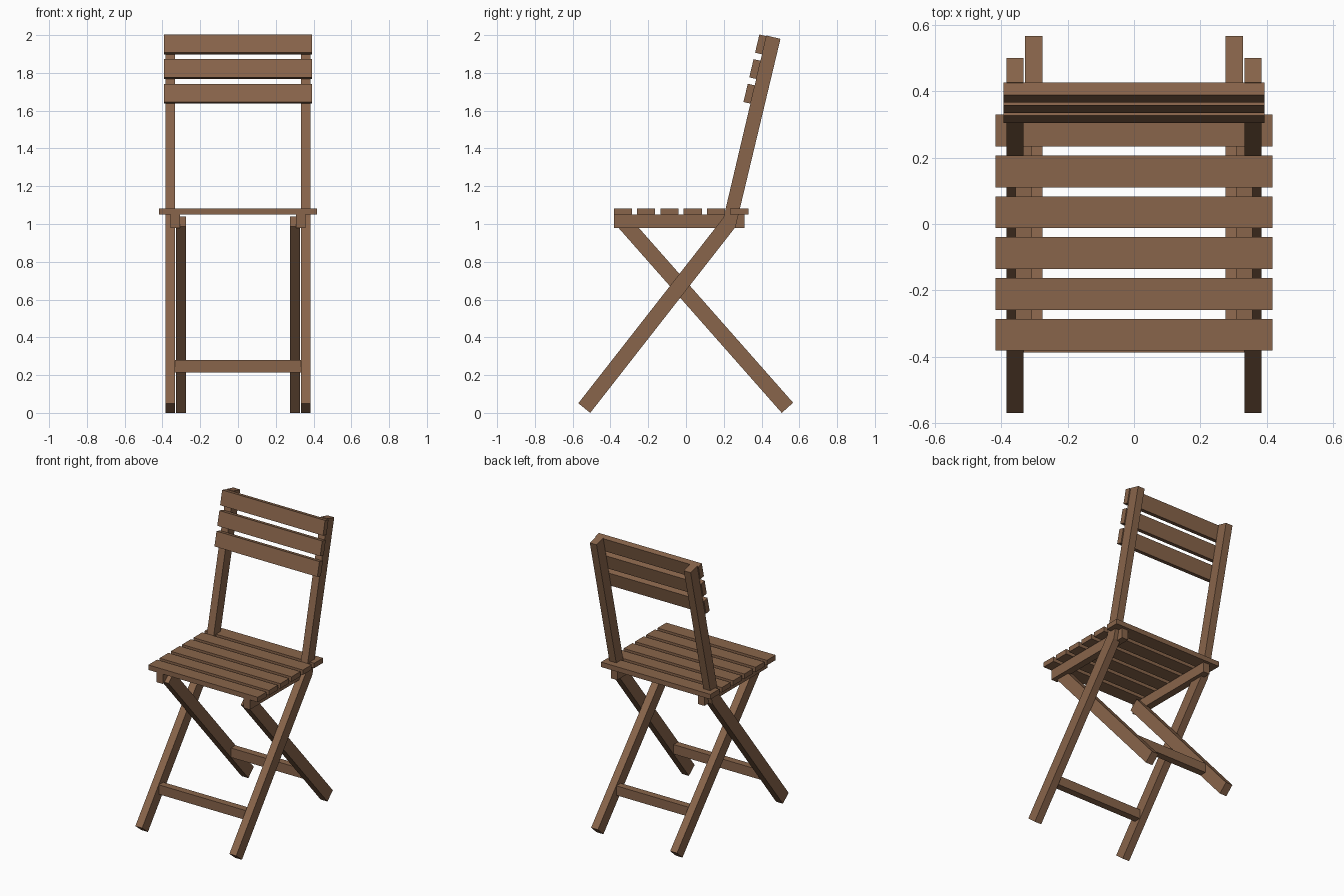
import bpy, bmesh, math

if "Cube" in bpy.data.objects:
    bpy.data.objects.remove(bpy.data.objects["Cube"])

wood = bpy.data.materials.new("wood")
wood.diffuse_color = (0.25, 0.13, 0.07, 1)
wood.use_nodes = True
wood.node_tree.nodes["Principled BSDF"].inputs["Base Color"].default_value = wood.diffuse_color


def prism(name, profile, x0, x1):
    """Extrude a (y, z) outline along x."""
    bm = bmesh.new()
    face = bm.faces.new([bm.verts.new((x0, y, z)) for y, z in profile])
    ext = bmesh.ops.extrude_face_region(bm, geom=[face])
    verts = [g for g in ext["geom"] if isinstance(g, bmesh.types.BMVert)]
    bmesh.ops.translate(bm, verts=verts, vec=(x1 - x0, 0, 0))
    bmesh.ops.recalc_face_normals(bm, faces=bm.faces)
    me = bpy.data.meshes.new(name)
    bm.to_mesh(me)
    bm.free()
    me.materials.append(wood)
    ob = bpy.data.objects.new(name, me)
    bpy.context.collection.objects.link(ob)
    return ob


def rect(y0, y1, z0, z1):
    return [(y0, z0), (y1, z0), (y1, z1), (y0, z1)]


# Side frames: bent front leg + back post, crossing rear leg, seat rail
bent_post = [(-0.57, 0.051), (-0.507, 0), (0.262, 0.984), (0.50, 1.98),
             (0.426, 1.998), (0.199, 1.035)]
rear_leg = [(0.507, 0), (0.567, 0.054), (-0.303, 1.04), (-0.363, 0.986)]
for label, s in (("left", -1), ("right", 1)):
    prism(f"front_leg_and_back_post_{label}", bent_post, s * 0.333, s * 0.385)
    prism(f"rear_leg_{label}", rear_leg, s * 0.276, s * 0.328)
    prism(f"seat_rail_{label}", rect(-0.38, 0.31, 0.98, 1.05), s * 0.308, s * 0.357)

# Stretchers between the legs
prism("front_stretcher", rect(-0.388, -0.34, 0.215, 0.28), -0.335, 0.335)
prism("rear_stretcher", rect(0.318, 0.366, 0.215, 0.28), -0.28, 0.28)

# Seat slats
for i in range(6):
    y = -0.382 + i * 0.1232
    prism(f"seat_slat_{i + 1}", rect(y, y + 0.096, 1.049, 1.083), -0.418, 0.418)

# Backrest slats, lying against the front of the leaning posts
dy, dz = 0.232, 0.9727
for i in range(3):
    z = 1.642 + i * 0.1305
    y = 0.426 - 0.2358 * (1.998 - z)
    h, t = 0.099, 0.039
    a, b = (y, z - 0.005), (y + dy * h, z - 0.005 + dz * h)
    prism(f"back_slat_{i + 1}",
          [a, b, (b[0] - dz * t, b[1] + dy * t), (a[0] - dz * t, a[1] + dy * t)],
          -0.393, 0.393)
